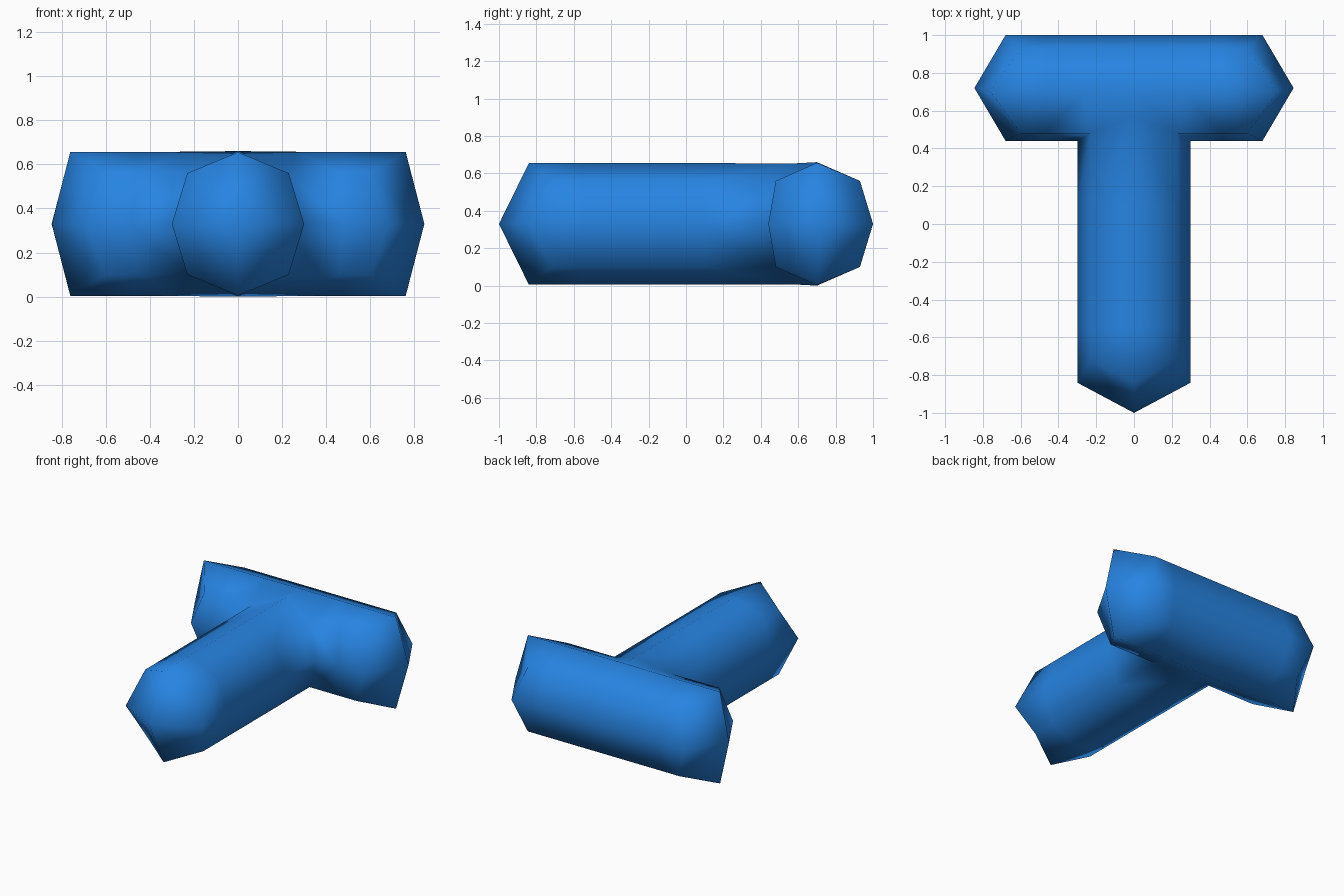
import bpy, bmesh

if "Cube" in bpy.data.objects:
    bpy.data.objects.remove(bpy.data.objects["Cube"])

blue = bpy.data.materials.new("bright blue")
blue.diffuse_color = (0.02, 0.23, 0.76, 1)
blue.use_nodes = True
blue.node_tree.nodes["Principled BSDF"].inputs["Base Color"].default_value = blue.diffuse_color
MID = 0.33            # height of the horizontal symmetry plane

bm = bmesh.new()


def verts(points):
    return [bm.verts.new(p) for p in points]


def bridge(a, b):
    """Quads between two open rings of equal length."""
    for i in range(len(a) - 1):
        bm.faces.new((a[i], a[i + 1], b[i + 1], b[i]))


def bar_ring(x_side, x_diag, x_top, top=0.327):
    """Upper half of the crossbar section, front to back."""
    return verts([(x_side, 0.44, 0), (x_diag, 0.48, 0.23), (x_top, 0.70, top),
                  (x_diag, 0.93, 0.23), (x_side, 1.0, 0)])


def stem_ring(y_side, y_diag):
    """Upper right quarter of the stem section, side to top."""
    return verts([(0.30, y_side, 0), (0.23, y_diag, 0.23), (0, y_side, 0.325)])


# crossbar: right arm with faceted cap
end = bar_ring(0.68, 0.60, 0.76)
mid = bar_ring(0.48, 0.46, 0.48)
inner = bar_ring(0.30, 0.23, 0.27)
bridge(end, mid)
bridge(mid, inner)
tip = bm.verts.new((0.845, 0.72, 0))
bm.faces.new((tip, end[0], end[1], end[2]))
bm.faces.new((tip, end[2], end[3], end[4]))

# back of the crossbar at the centre
centre = verts([(0, 0.70, 0.33), (0, 0.93, 0.23), (0, 1.0, 0)])
bridge(inner[2:], centre)

# stem with faceted cap, welded into the crossbar
front = stem_ring(-0.84, -0.72)
s_mid = stem_ring(-0.55, -0.55)
s_up = stem_ring(0.1, 0.1)
join_top = bm.verts.new((0, 0.57, 0.323))
bridge(front, s_mid)
bridge(s_mid, s_up)
bridge(s_up, [inner[0], inner[1], join_top])
nose = bm.verts.new((0, -1.0, 0))
bm.faces.new((nose, *front))
bm.faces.new((inner[1], inner[2], centre[0], join_top))

# mirror left/right and top/bottom
for axis in (0, 2):
    copy = bmesh.ops.duplicate(bm, geom=bm.verts[:] + bm.edges[:] + bm.faces[:])
    for v in copy["geom"]:
        if isinstance(v, bmesh.types.BMVert):
            v.co[axis] *= -1
    bmesh.ops.remove_doubles(bm, verts=bm.verts[:], dist=0.0005)
bmesh.ops.recalc_face_normals(bm, faces=bm.faces[:])
for f in bm.faces:
    f.smooth = True

mesh = bpy.data.meshes.new("tee_body")
bm.to_mesh(mesh)
bm.free()
mesh.materials.append(blue)
body = bpy.data.objects.new("tee_body", mesh)
body.location.z = MID
bpy.context.collection.objects.link(body)
